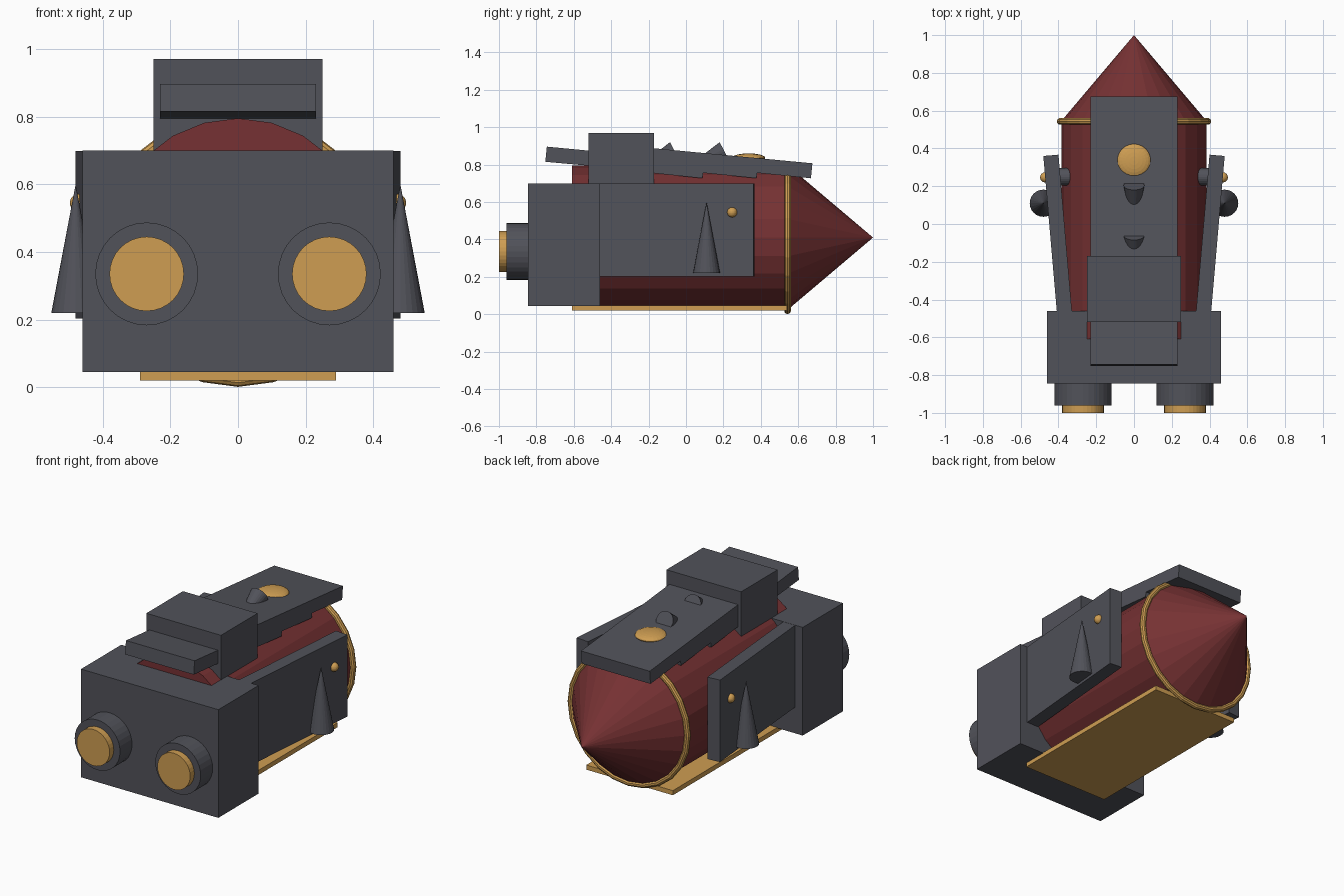
import bpy, bmesh, math
from mathutils import Matrix, Vector

if "Cube" in bpy.data.objects:
    bpy.data.objects.remove(bpy.data.objects["Cube"])


def material(name, rgb):
    m = bpy.data.materials.new(name)
    m.diffuse_color = (*rgb, 1)
    m.use_nodes = True
    m.node_tree.nodes["Principled BSDF"].inputs["Base Color"].default_value = m.diffuse_color
    return m


GREY = material("dark grey", (0.083, 0.085, 0.102))
RED = material("dark red", (0.18, 0.031, 0.033))
GOLD = material("gold", (0.62, 0.34, 0.085))


def finish(name, bm, mat):
    bmesh.ops.recalc_face_normals(bm, faces=bm.faces)
    me = bpy.data.meshes.new(name)
    bm.to_mesh(me)
    bm.free()
    me.materials.append(mat)
    ob = bpy.data.objects.new(name, me)
    bpy.context.collection.objects.link(ob)
    return ob


def prism(name, pts, push, mat):
    """Closed 3D outline pushed along a vector."""
    bm = bmesh.new()
    face = bm.faces.new([bm.verts.new(p) for p in pts])
    ext = bmesh.ops.extrude_face_region(bm, geom=[face], use_keep_orig=True)
    moved = [g for g in ext["geom"] if isinstance(g, bmesh.types.BMVert)]
    bmesh.ops.translate(bm, verts=moved, vec=push)
    return finish(name, bm, mat)


def box(name, x, y, z, mat):
    pts = [(x[0], y[0], z[0]), (x[1], y[0], z[0]), (x[1], y[1], z[0]), (x[0], y[1], z[0])]
    return prism(name, pts, (0, 0, z[1] - z[0]), mat)


def side_profile(name, yz, half, mat):
    return prism(name, [(-half, y, z) for y, z in yz], (2 * half, 0, 0), mat)


def cone(name, a, b, r1, r2, mat, n=24):
    """Cylinder or cone from point a to point b."""
    a, b = Vector(a), Vector(b)
    d = b - a
    bm = bmesh.new()
    mtx = Matrix.Translation((a + b) / 2) @ d.to_track_quat('Z', 'Y').to_matrix().to_4x4()
    bmesh.ops.create_cone(bm, cap_ends=True, segments=n, radius1=r1, radius2=r2,
                          depth=d.length, matrix=mtx)
    bmesh.ops.remove_doubles(bm, verts=bm.verts, dist=1e-5)
    return finish(name, bm, mat)


def ball(name, loc, size, mat):
    bm = bmesh.new()
    mtx = Matrix.Translation(loc) @ Matrix.Diagonal((*size, 1))
    bmesh.ops.create_uvsphere(bm, u_segments=24, v_segments=12, radius=1, matrix=mtx)
    return finish(name, bm, mat)


ZC = 0.41  # height of body axis

# Body barrel and pointed nose
cone("body_barrel", (0, -0.61, ZC), (0, 0.545, ZC), 0.385, 0.385, RED)
cone("nose_cone", (0, 0.545, ZC), (0, 1.0, ZC), 0.385, 0, RED)

# Gold ring where the nose meets the barrel
bpy.ops.mesh.primitive_torus_add(major_segments=24, minor_segments=10, major_radius=0.391,
                                 minor_radius=0.018, location=(0, 0.543, ZC),
                                 rotation=(math.pi / 2, 0, 0))
ring = bpy.context.object
ring.name = "nose_ring"
ring.data.materials.append(GOLD)

# Belly plate and engine housing
box("belly_plate", (-0.29, 0.29), (-0.61, 0.54), (0.02, 0.048), GOLD)
box("engine_housing", (-0.46, 0.46), (-0.845, -0.46), (0.045, 0.70), GREY)

for s, side in ((-1, "left"), (1, "right")):
    # Engine nozzle with gold core
    cone(side + "_nozzle", (s * 0.27, -0.83, 0.335), (s * 0.27, -0.96, 0.335),
         0.152, 0.152, GREY, 32)
    cone(side + "_nozzle_core", (s * 0.27, -0.95, 0.335), (s * 0.27, -1.0, 0.335),
         0.11, 0.11, GOLD, 32)
    # Angled side panel
    outline = [(0.328, -0.47), (0.408, -0.47), (0.48, 0.36), (0.40, 0.367)]
    prism(side + "_side_panel", [(s * x, y, 0.203) for x, y in outline], (0, 0, 0.496), GREY)
    # Panel hinge with gold bolt
    cone(side + "_hinge", (s * 0.34, 0.25, 0.545), (s * 0.43, 0.25, 0.545), 0.046, 0.046, GREY)
    ball(side + "_bolt", (s * 0.47, 0.247, 0.545), (0.027, 0.027, 0.027), GOLD)
    # Spike on the outside of the panel
    cone(side + "_spike", (s * 0.48, 0.11, 0.22), (s * 0.48, 0.11, 0.60), 0.072, 0, GREY)

# Top block, rear slab and stepped front slab
box("top_block", (-0.25, 0.25), (-0.52, -0.17), (0.66, 0.97), GREY)
side_profile("rear_top_slab", [(-0.752, 0.815), (-0.744, 0.896), (-0.45, 0.868), (-0.45, 0.788)],
             0.23, GREY)
side_profile("front_top_slab",
             [(-0.20, 0.89), (0.676, 0.807), (0.668, 0.727), (0.38, 0.756), (0.377, 0.727),
              (0.092, 0.756), (0.088, 0.727), (-0.20, 0.757)], 0.23, GREY)

# Gold lens and two half-sunk spikes on the front slab
ball("top_lens", (0, 0.335, 0.836), (0.089, 0.089, 0.024), GOLD)
pitch = math.radians(27)
for i, y in enumerate((0.205, -0.06)):
    cone("top_spike_%d" % (i + 1), (0, y, 0.871),
         (0, y - 0.3 * math.cos(pitch), 0.871 - 0.3 * math.sin(pitch)), 0.055, 0, GREY)
